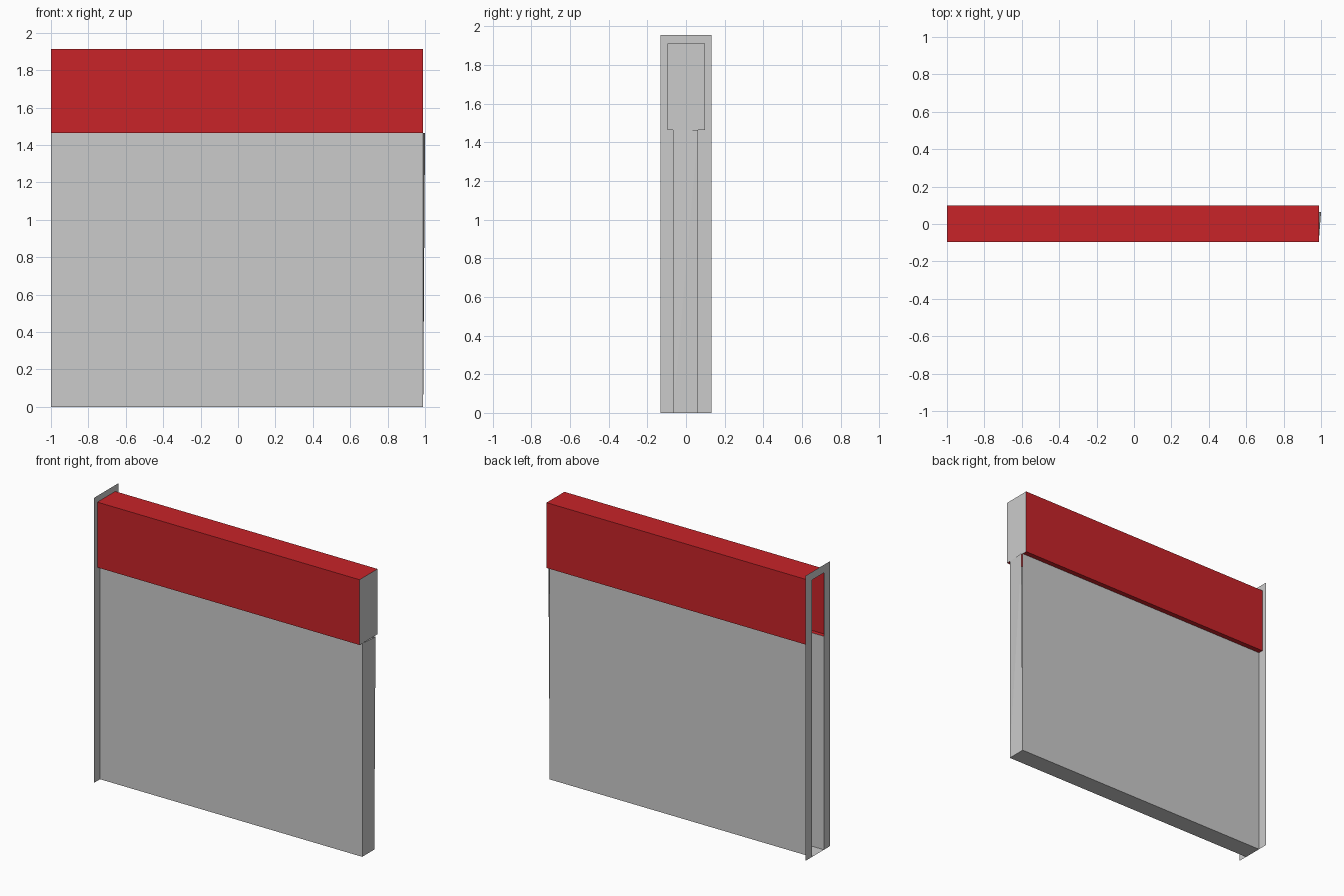
import bpy

if "Cube" in bpy.data.objects:
    bpy.data.objects.remove(bpy.data.objects["Cube"])

X0, X1 = -1.0, 0.99          # open end, closed end
WALL = (-0.067, 0.063)       # lower wall, y range
RAIL = (-0.096, 0.098)       # upper rail, y range
STEP, TOP = 1.464, 1.912     # rail underside and top heights
FRAME_Y, FRAME_TOP = 0.133, 1.955

red = bpy.data.materials.new("red")
red.diffuse_color = (0.58, 0.017, 0.022, 1)
red.use_nodes = True
red.node_tree.nodes["Principled BSDF"].inputs["Base Color"].default_value = red.diffuse_color


def make(name, verts, faces, mat=None):
    mesh = bpy.data.meshes.new(name)
    mesh.from_pydata(verts, [], faces)
    mesh.update()
    if mat:
        mesh.materials.append(mat)
    obj = bpy.data.objects.new(name, mesh)
    bpy.context.collection.objects.link(obj)
    return obj


def sweep(name, profile, mat=None):
    """Thin sheet: an open (y, z) profile run along x."""
    n = len(profile)
    verts = [(x, y, z) for x in (X0, X1) for y, z in profile]
    faces = [(i, i + n, i + n + 1, i + 1) for i in range(n - 1)]
    return make(name, verts, faces, mat)


# Lower wall: two sides joined by the floor
sweep("lower_wall", [(WALL[0], STEP), (WALL[0], 0), (WALL[1], 0), (WALL[1], STEP)])

# Upper rail: overhanging ledges, sides and top
sweep("upper_rail", [(WALL[1], STEP), (RAIL[1], STEP), (RAIL[1], TOP),
                     (RAIL[0], TOP), (RAIL[0], STEP), (WALL[0], STEP)], red)

# End caps on the closed end; one corner of the lower cap leans outward
make("rail_end_cap", [(X1, RAIL[0], STEP), (X1, RAIL[1], STEP),
                      (X1, RAIL[1], TOP), (X1, RAIL[0], TOP)], [(0, 1, 2, 3)])
make("wall_end_cap", [(X1, WALL[0], 0), (X1, WALL[1], 0),
                      (1.0, WALL[1], STEP), (X1, WALL[0], STEP)],
     [(0, 1, 2), (0, 2, 3)])

# Flat frame around the open end: an upside-down U
outer = [(-FRAME_Y, 0), (-FRAME_Y, FRAME_TOP), (FRAME_Y, FRAME_TOP), (FRAME_Y, 0)]
inner = [(WALL[0], 0), (WALL[0], 1.90), (WALL[1], 1.90), (WALL[1], 0)]
make("end_frame", [(X0, y, z) for y, z in outer + inner],
     [(i, i + 1, i + 5, i + 4) for i in range(3)])
